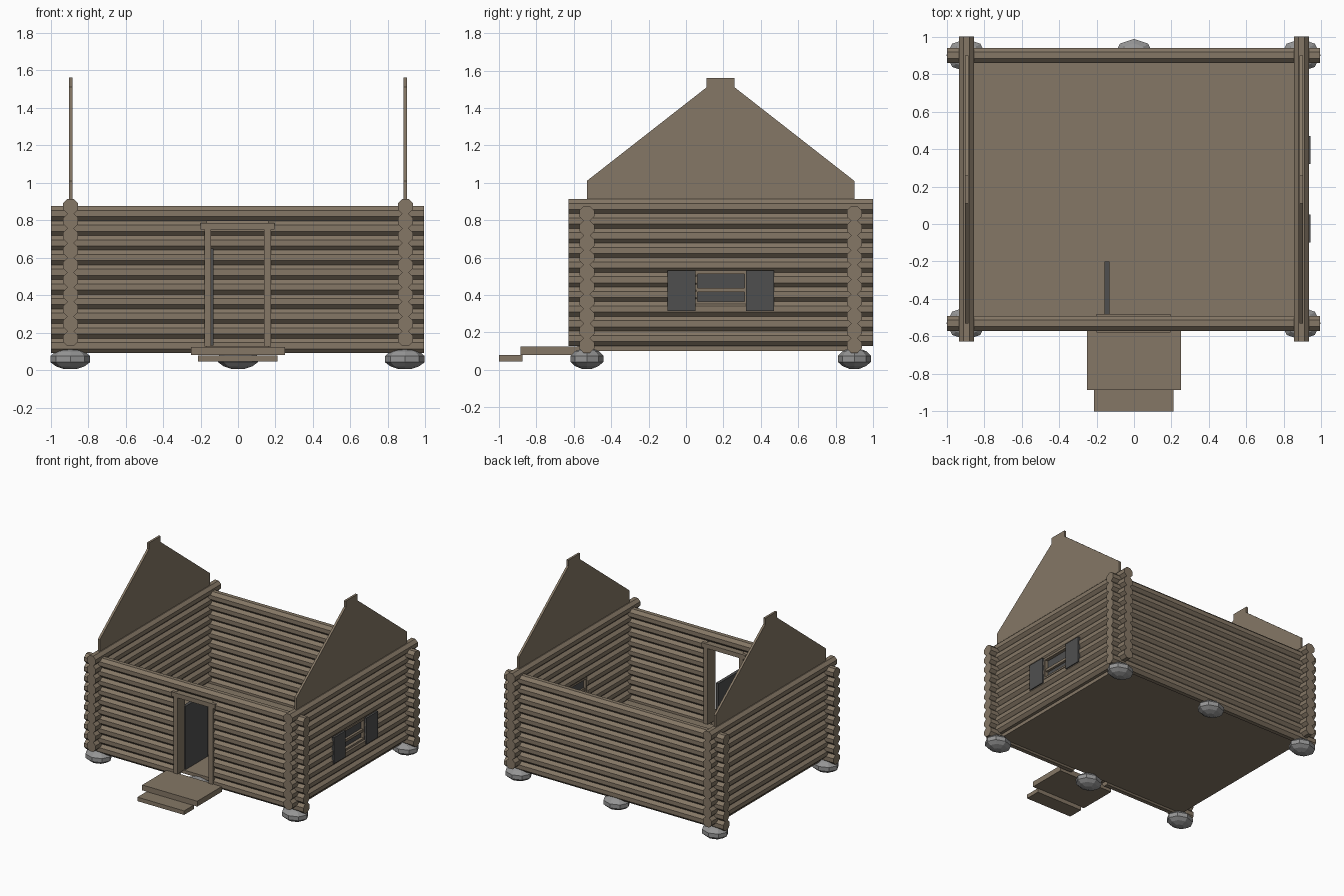
import bpy, bmesh, math
from mathutils import Vector

if "Cube" in bpy.data.objects:
    bpy.data.objects.remove(bpy.data.objects["Cube"])


def material(name, rgb):
    m = bpy.data.materials.new(name)
    m.diffuse_color = (*rgb, 1)
    m.use_nodes = True
    m.node_tree.nodes["Principled BSDF"].inputs["Base Color"].default_value = m.diffuse_color
    return m


WOOD = material("brown wood", (0.235, 0.186, 0.132))
DARK = material("dark grey", (0.078, 0.078, 0.078))
STONE = material("stone grey", (0.30, 0.30, 0.30))


def finish(name, bm, mat):
    bmesh.ops.recalc_face_normals(bm, faces=bm.faces[:])
    me = bpy.data.meshes.new(name)
    bm.to_mesh(me)
    bm.free()
    me.materials.append(mat)
    ob = bpy.data.objects.new(name, me)
    bpy.context.collection.objects.link(ob)
    return ob


def loft(bm, rings):
    """Skin a list of closed point rings and cap both ends."""
    vs = [[bm.verts.new(p) for p in r] for r in rings]
    n = len(vs[0])
    for a, b in zip(vs, vs[1:]):
        for i in range(n):
            bm.faces.new((a[i], a[(i + 1) % n], b[(i + 1) % n], b[i]))
    bm.faces.new(vs[0])
    bm.faces.new(vs[-1])


def box(name, x, y, z, mat=WOOD):
    bm = bmesh.new()
    loft(bm, [[(x[0], y[0], h), (x[1], y[0], h), (x[1], y[1], h), (x[0], y[1], h)] for h in z])
    return finish(name, bm, mat)


def log(bm, axis, start, end, offset, z, r=0.0432):
    """Eight-sided log with a flat top, lying along x or y."""
    rings = []
    for t in (start, end):
        ring = []
        for i in range(8):
            a = math.radians(22.5 + 45 * i)
            c, h = offset + r * math.cos(a), z + r * math.sin(a)
            ring.append((t, c, h) if axis == "x" else (c, t, h))
        rings.append(ring)
    loft(bm, rings)


def log_wall(name, axis, ends, offset, base, gap=None, gap_rows=()):
    """Stack of ten logs, optionally broken by an opening."""
    bm = bmesh.new()
    for i in range(10):
        z = base + 0.0784 * i
        spans = [(ends[0], gap[0]), (gap[1], ends[1])] if i in gap_rows else [ends]
        for s in spans:
            log(bm, axis, s[0], s[1], offset, z)
    return finish(name, bm, WOOD)


# Log walls, interleaved by half a log at the corners
FRONT, BACK, SIDE = -0.53, 0.90, 0.893
log_wall("front_wall", "x", (-0.997, 0.993), FRONT, 0.130, (-0.165, 0.16), range(9))
log_wall("back_wall", "x", (-0.997, 0.993), BACK, 0.130)
log_wall("left_wall", "y", (-0.627, 1.0), -SIDE, 0.168)
log_wall("right_wall", "y", (-0.627, 1.0), SIDE, 0.168, (0.055, 0.32), (3, 4))

# Floor
box("floor", (-0.885, 0.885), (-0.50, 0.89), (0.10, 0.128))

# Gables with a ridge tab on top
half = [(0.715, 0.90), (0.715, 1.01), (0.075, 1.51), (0.075, 1.56)]
outline = [(0.185 + d, z) for d, z in half] + [(0.185 - d, z) for d, z in reversed(half)]
for side, label in ((-1, "left"), (1, "right")):
    bm = bmesh.new()
    loft(bm, [[(side * SIDE + t, y, z) for y, z in outline] for t in (-0.009, 0.009)])
    finish(label + "_gable", bm, WOOD)

# Door frame and open door
box("left_door_post", (-0.18, -0.143), (-0.58, -0.48), (0.125, 0.75))
box("right_door_post", (0.14, 0.177), (-0.58, -0.48), (0.125, 0.75))
box("door_lintel", (-0.2, 0.196), (-0.58, -0.48), (0.75, 0.786))
box("door", (-0.157, -0.132), (-0.49, -0.2), (0.13, 0.65), DARK)

# Porch and step
box("porch", (-0.25, 0.25), (-0.885, -0.565), (0.08, 0.124))
box("step", (-0.213, 0.211), (-1.0, -0.875), (0.045, 0.078))

# Window with frame and shutters on the right wall
box("window_glass", (0.888, 0.898), (0.05, 0.325), (0.36, 0.53), DARK)
box("window_bar", (0.875, 0.918), (0.05, 0.325), (0.415, 0.437))
box("window_head", (0.865, 0.925), (0.05, 0.325), (0.513, 0.53))
box("window_sill", (0.865, 0.925), (0.05, 0.325), (0.352, 0.366))
for k, y in enumerate((0.05, 0.312)):
    box("window_jamb_%d" % (k + 1), (0.865, 0.925), (y, y + 0.012), (0.352, 0.53))
for label, y in (("front", (-0.10, 0.05)), ("rear", (0.32, 0.47))):
    box(label + "_shutter", (0.925, 0.942), y, (0.315, 0.53), DARK)

# Foundation stones: squashed eight-sided lumps
PROFILE = [(0.30, 0.005), (0.72, 0.02), (1.0, 0.042), (1.0, 0.075), (0.72, 0.10), (0.30, 0.113)]
for x in (-0.895, 0, 0.89):
    for y in (FRONT, BACK):
        bm = bmesh.new()
        rings = []
        for s, z in PROFILE:
            rings.append([(x + 0.106 * s * math.cos(a), y + 0.088 * s * math.sin(a), z)
                          for a in (math.radians(45 * i) for i in range(8))])
        loft(bm, rings)
        finish("foundation_stone", bm, STONE)
